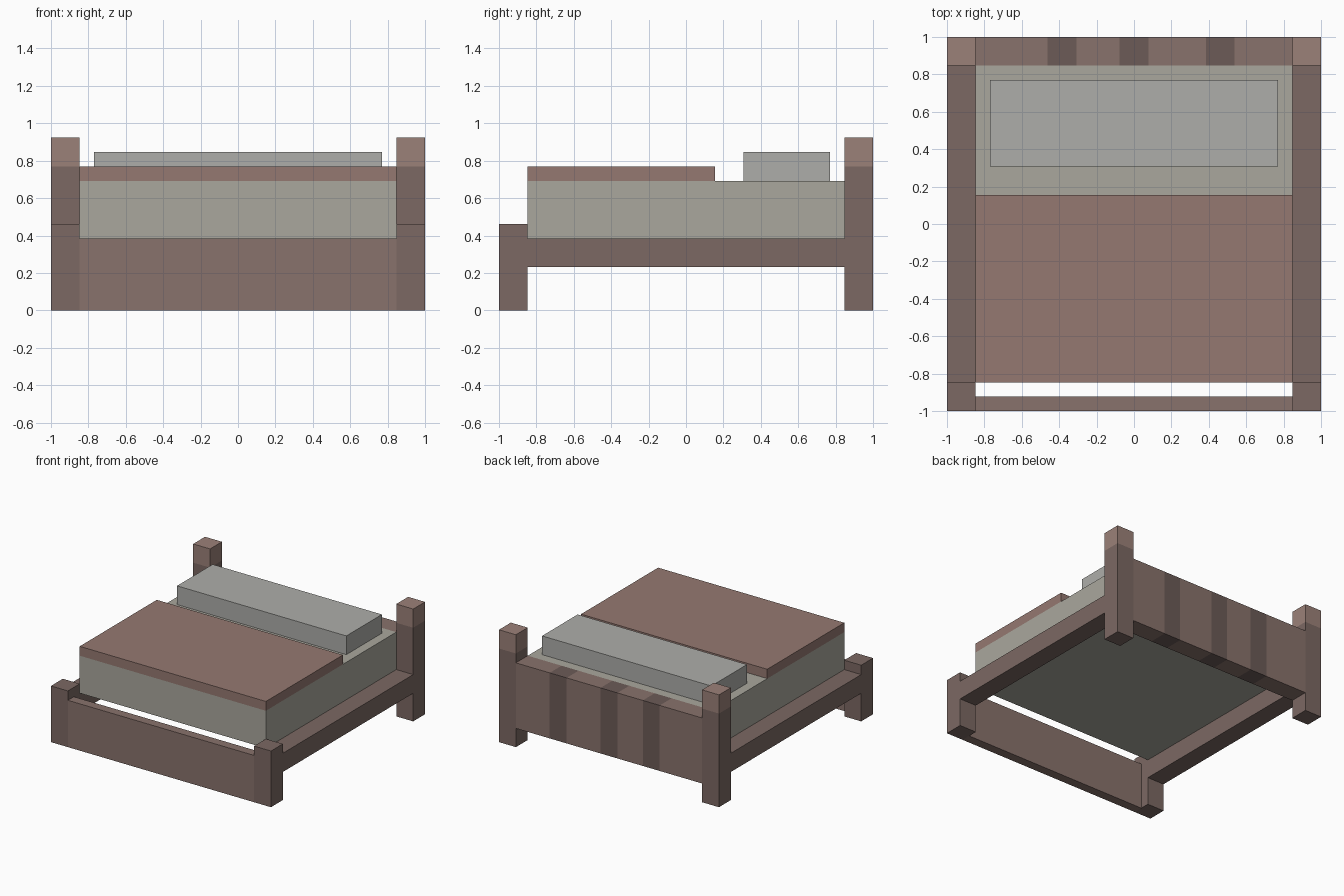
import bpy, bmesh
from mathutils import Vector

if "Cube" in bpy.data.objects:
    bpy.data.objects.remove(bpy.data.objects["Cube"])

U = 1 / 13  # grid unit: the bed is 26 units wide and long


def material(name, r, g, b):
    m = bpy.data.materials.new(name)
    m.diffuse_color = (r, g, b, 1)
    m.use_nodes = True
    m.node_tree.nodes["Principled BSDF"].inputs["Base Color"].default_value = m.diffuse_color
    return m


wood = material("wood", 0.20, 0.14, 0.125)
dark_wood = material("dark_wood", 0.15, 0.105, 0.095)
light_wood = material("light_wood", 0.33, 0.22, 0.19)
panel_wood = material("panel_wood", 0.25, 0.17, 0.15)
red_cloth = material("red_cloth", 0.30, 0.19, 0.165)
cream = material("cream", 0.40, 0.39, 0.34)
white = material("white", 0.42, 0.42, 0.40)


def box(name, lo, hi, mat, bands=(), axis=2, band_mat=None):
    """Box between two corners (grid units), with optional colour bands along an axis."""
    lo, hi = Vector(lo) * U, Vector(hi) * U
    bm = bmesh.new()
    bmesh.ops.create_cube(bm, size=1)
    for v in bm.verts:
        v.co = Vector((lo[i] + hi[i]) / 2 + v.co[i] * (hi[i] - lo[i]) for i in range(3))
    normal = Vector(float(i == axis) for i in range(3))
    for cut in sorted({c * U for band in bands for c in band}):
        if lo[axis] + 1e-4 < cut < hi[axis] - 1e-4:
            bmesh.ops.bisect_plane(bm, geom=bm.verts[:] + bm.edges[:] + bm.faces[:],
                                   plane_co=normal * cut, plane_no=normal)
    for f in bm.faces:
        c = f.calc_center_median()[axis] / U
        f.material_index = int(any(a <= c <= b for a, b in bands))
    me = bpy.data.meshes.new(name)
    me.materials.append(mat)
    if band_mat:
        me.materials.append(band_mat)
    bm.to_mesh(me)
    bm.free()
    ob = bpy.data.objects.new(name, me)
    bpy.context.collection.objects.link(ob)
    return ob


# Posts and side rails, left and right
for side, x in (("left", -13), ("right", 11)):
    box(f"{side}_front_post", (x, -13, 0), (x + 2, -11, 6), wood)
    box(f"{side}_back_post", (x, 11, 0), (x + 2, 13, 12), wood,
        bands=[(10, 12.1)], band_mat=light_wood)
    box(f"{side}_rail", (x, -11, 3), (x + 2, 11, 5), wood)

# Footboard and striped headboard
box("footboard", (-11, -13, 0), (11, -12, 5), panel_wood)
box("headboard", (-11, 11, 2), (11, 13, 9), panel_wood,
    bands=[(-6, -4), (-1, 1), (5, 7)], axis=0, band_mat=dark_wood)

# Bedding
box("mattress", (-11, -11, 5), (11, 11, 9), cream)
box("blanket", (-11, -11, 9), (11, 2, 10), red_cloth)
box("pillow", (-10, 4, 9), (10, 10, 11), white)
